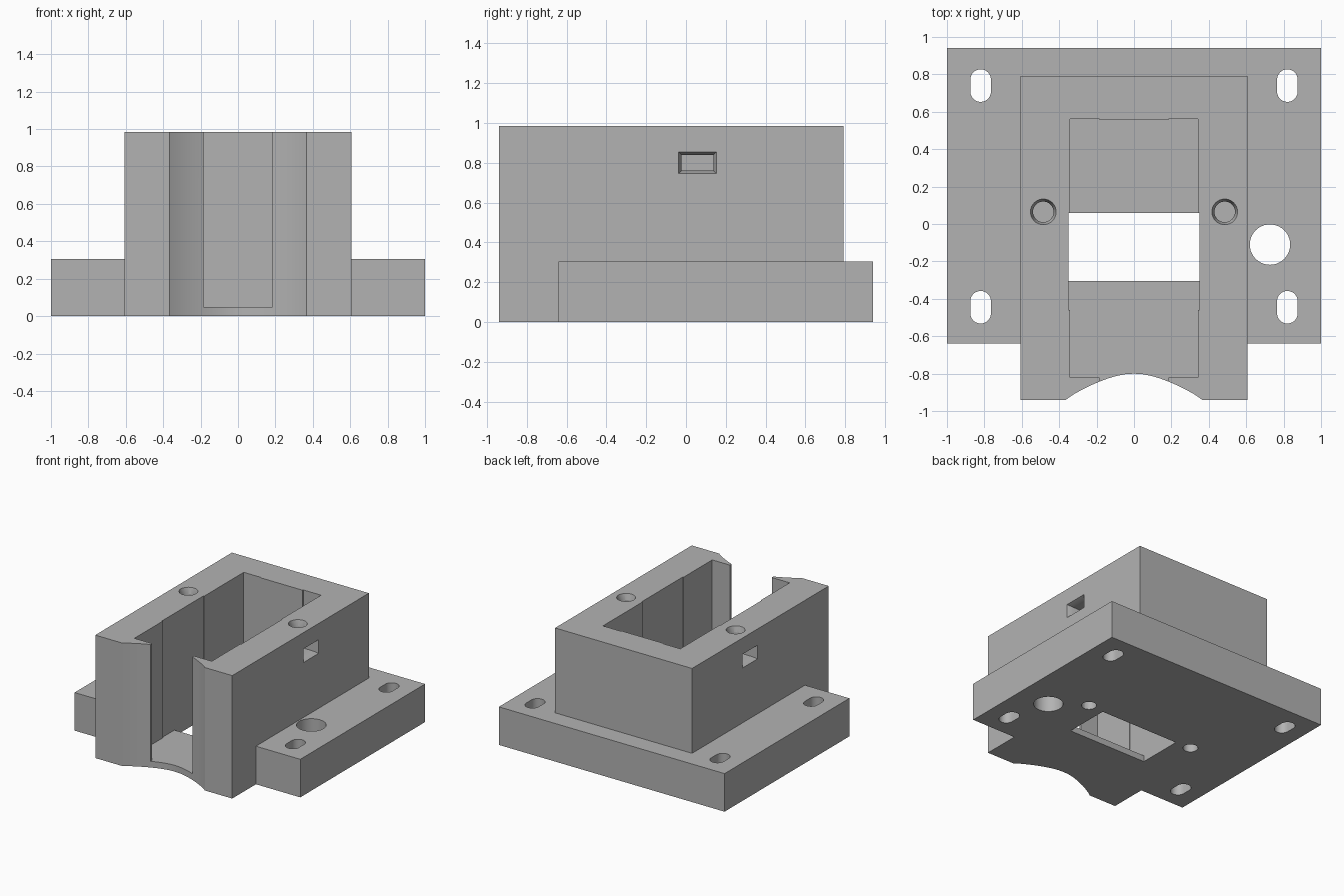
import bpy, bmesh, math

cube = bpy.data.objects.get("Cube")
if cube:
    bpy.data.objects.remove(cube, do_unlink=True)

grey = bpy.data.materials.new("mid_grey")
grey.use_nodes = True
COLOUR = (0.45, 0.45, 0.45, 1)
grey.diffuse_color = COLOUR
grey.node_tree.nodes["Principled BSDF"].inputs["Base Color"].default_value = COLOUR


def prism(name, outline, z0, z1, top_scale=(1, 1)):
    """Extrude an outline from z0 to z1, scaling the top about its centre."""
    bm = bmesh.new()
    cx = sum(p[0] for p in outline) / len(outline)
    cy = sum(p[1] for p in outline) / len(outline)
    low = [bm.verts.new((x, y, z0)) for x, y in outline]
    high = [bm.verts.new((cx + (x - cx) * top_scale[0], cy + (y - cy) * top_scale[1], z1))
            for x, y in outline]
    bm.faces.new(low)
    bm.faces.new(high)
    n = len(outline)
    for i in range(n):
        j = (i + 1) % n
        bm.faces.new((low[i], low[j], high[j], high[i]))
    bmesh.ops.recalc_face_normals(bm, faces=bm.faces)
    mesh = bpy.data.meshes.new(name)
    bm.to_mesh(mesh)
    bm.free()
    mesh.materials.append(grey)
    ob = bpy.data.objects.new(name, mesh)
    bpy.context.collection.objects.link(ob)
    return ob


def rect(x0, x1, y0, y1):
    return [(x0, y0), (x1, y0), (x1, y1), (x0, y1)]


def slot(cx, cy, r, half=0.0, steps=20):
    """Circle, or a slot along y when half is above zero."""
    pts = []
    for side in (1, -1):
        for i in range(steps + 1 if half else steps):
            a = math.pi * i / steps + (0 if side > 0 else math.pi)
            pts.append((cx + r * math.cos(a), cy + side * half + r * math.sin(a)))
    return pts


def combine(target, tool, operation):
    mod = target.modifiers.new(tool.name, 'BOOLEAN')
    mod.object, mod.operation, mod.solver = tool, operation, 'EXACT'
    bpy.context.view_layer.objects.active = target
    bpy.ops.object.modifier_apply(modifier=mod.name)
    bpy.data.objects.remove(tool, do_unlink=True)


def cut(*args):
    combine(block, prism("cutter", *args), 'DIFFERENCE')


TOP, FLOOR, LOW, HIGH = 0.985, 0.05, -0.1, 1.1

# Tall housing joined with the wide mounting plate
block = prism("mounting_block", rect(-0.607, 0.607, -0.94, 0.79), 0, TOP)
combine(block, prism("base_plate", rect(-1, 1, -0.64, 0.94), 0, 0.305), 'UNION')

# Concave front relief: a shallow arc running out into flared sides
half = [(0.046, -0.803), (0.093, -0.812), (0.14, -0.826), (0.185, -0.843),
        (0.23, -0.862), (0.28, -0.887), (0.325, -0.912), (0.365, -0.94), (0.365, -1.1)]
relief = [(-x, y) for x, y in reversed(half)] + [(0, -0.8)] + half
cut(relief, LOW, HIGH)

# Pocket, its slightly wider middle, rear corner recesses and front opening
cut(rect(-0.343, 0.343, -0.822, 0.555), FLOOR, HIGH)
cut(rect(-0.35, 0.35, -0.46, 0.06), FLOOR, HIGH)
for s in (-1, 1):
    cut(rect(*sorted((s * 0.185, s * 0.343)), 0.5, 0.562), FLOOR, HIGH)
cut(rect(-0.185, 0.185, -1.1, -0.7), FLOOR, HIGH)

# Window through the floor
cut(rect(-0.35, 0.35, -0.305, 0.06), LOW, 0.2)

# Cable hole in one side of the plate
cut(slot(0.727, -0.11, 0.108), LOW, 0.5)

for s in (-1, 1):
    # Mounting slots
    for y in (0.74, -0.445):
        cut(slot(s * 0.82, y, 0.055, 0.032), LOW, 0.5)
    # Screw holes with a tapered mouth
    cut(slot(s * 0.485, 0.065, 0.055), LOW, HIGH)
    cut(slot(s * 0.485, 0.065, 0.054), TOP - 0.05, TOP + 0.005, (1.3, 1.3))
    # Nut traps with a bevelled mouth, built upright then turned to the side
    for outline, x0, x1, scale in (
            (rect(-0.04, 0.04, -0.08, 0.08), 0.4, 0.7, (1, 1)),
            (rect(-0.04, 0.04, -0.08, 0.08), 0.57, 0.61, (1.4, 1.22))):
        tool = prism("nut_trap", outline, x0, x1, scale)
        for v in tool.data.vertices:
            x, y, z = v.co
            v.co = (s * z, y + 0.058, 0.8 + s * -x)
        combine(block, tool, 'DIFFERENCE')

bpy.ops.object.select_all(action='DESELECT')
block.select_set(True)
bpy.context.view_layer.objects.active = block
bpy.ops.object.shade_smooth_by_angle(angle=math.radians(25))
